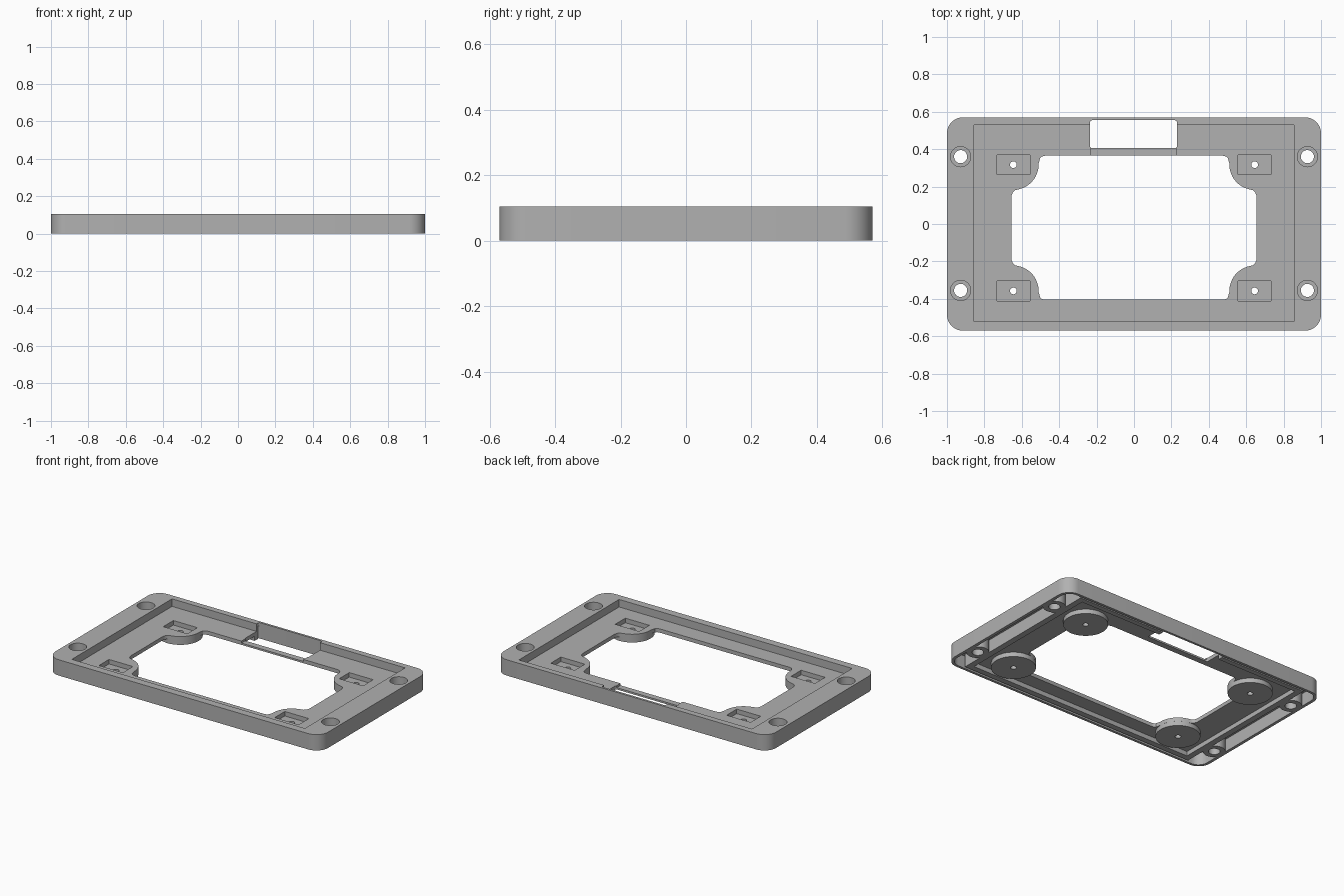
import bpy, bmesh, math

cube = bpy.data.objects.get("Cube")
if cube:
    bpy.data.objects.remove(cube, do_unlink=True)

grey = bpy.data.materials.new("plain_grey")
grey.use_nodes = True
grey.diffuse_color = (0.44, 0.44, 0.44, 1)
grey.node_tree.nodes["Principled BSDF"].inputs["Base Color"].default_value = (0.44, 0.44, 0.44, 1)


def prism(name, points, z0, z1):
    """Extrude a flat outline between two heights."""
    bm = bmesh.new()
    face = bm.faces.new([bm.verts.new((x, y, z0)) for x, y in points])
    ext = bmesh.ops.extrude_face_region(bm, geom=[face])
    for v in ext["geom"]:
        if isinstance(v, bmesh.types.BMVert):
            v.co.z = z1
    bmesh.ops.recalc_face_normals(bm, faces=bm.faces)
    mesh = bpy.data.meshes.new(name)
    bm.to_mesh(mesh)
    bm.free()
    mesh.materials.append(grey)
    obj = bpy.data.objects.new(name, mesh)
    bpy.context.collection.objects.link(obj)
    return obj


def arc(cx, cy, r, a0, a1, n):
    angles = [math.radians(a0 + (a1 - a0) * i / n) for i in range(n + 1)]
    return [(cx + r * math.cos(a), cy + r * math.sin(a)) for a in angles]


def circle(cx, cy, r, n=40):
    return arc(cx, cy, r, 0, 360, n)[:-1]


def rect(x0, x1, y0, y1, r=0.0):
    if not r:
        return [(x0, y0), (x1, y0), (x1, y1), (x0, y1)]
    corners = [(x1 - r, y1 - r), (x0 + r, y1 - r), (x0 + r, y0 + r), (x1 - r, y0 + r)]
    return [p for i, (x, y) in enumerate(corners) for p in arc(x, y, r, 90 * i, 90 * i + 90, 10)]


def combine(body, operation, points, z0, z1):
    """Cut or join a prism, then discard the helper."""
    tool = prism("helper", points, z0, z1)
    tool.hide_render = True
    mod = body.modifiers.new("bool", "BOOLEAN")
    mod.operation, mod.solver, mod.object = operation, "EXACT", tool
    bpy.context.view_layer.objects.active = body
    bpy.ops.object.modifier_apply(modifier=mod.name)
    bpy.data.objects.remove(tool, do_unlink=True)


def cut(points, z0, z1):
    combine(frame, "DIFFERENCE", points, z0, z1)


def join(points, z0, z1):
    combine(frame, "UNION", points, z0, z1)


HEIGHT, FLOOR, UNDER = 0.105, 0.055, 0.03
screws = [(sx * 0.927, y) for sx in (-1, 1) for y in (-0.355, 0.36)]
mounts = [(sx * 0.645, y) for sx in (-1, 1) for y in (-0.358, 0.317)]

# Outer shell, hollow below, with an inner wall ring and screw bosses
frame = prism("bezel_frame", rect(-1, 1, -0.57, 0.57, 0.085), 0, HEIGHT)
cut(rect(-0.98, 0.98, -0.553, 0.553, 0.065), -0.1, 0.085)
join(rect(-0.875, 0.875, -0.538, 0.543), 0, 0.095)
for x, y in screws:
    join(circle(x, y, 0.068), 0, 0.095)

# Recessed floor seen from above, and its hollow underside
cut(rect(-0.855, 0.855, -0.52, 0.53), FLOOR, 0.2)
cut(rect(-0.835, 0.835, -0.5, 0.51), -0.1, UNDER)

# Round mounting bosses under the floor
for x, y in mounts:
    join(circle(x, y, 0.135, 48), 0, 0.045)

# Central opening that curves around the mounting bosses
quarter = ([(0.655, 0.17), (0.648, 0.19), (0.637, 0.2)]
           + arc(0.645, 0.3375, 0.135, 258, 178, 14)
           + [(0.502, 0.372), (0.492, 0.381), (0.475, 0.385)])
outline = []
for sx, sy in ((1, 1), (-1, 1), (-1, -1), (1, -1)):
    part = [(sx * x, sy * y - 0.02) for x, y in quarter]
    outline += part if sx * sy > 0 else part[::-1]
cut(outline, -0.1, 0.2)

# Connector window at the back with a lowered lip
cut(rect(-0.235, 0.23, 0.405, 0.555, 0.012), -0.1, 0.2)
cut(rect(-0.23, 0.225, 0.34, 0.43), 0.042, 0.2)

# Rectangular seats with small holes
for x, y in mounts:
    cut(rect(x - 0.088, x + 0.088, y - 0.053, y + 0.053), 0.025, 0.2)
    cut(circle(x, y, 0.018, 24), -0.1, 0.2)

# Counterbored screw holes
for x, y in screws:
    cut(circle(x, y, 0.054), 0.045, 0.2)
    cut(circle(x, y, 0.035), -0.1, 0.2)

bpy.ops.object.select_all(action="DESELECT")
frame.select_set(True)
bpy.context.view_layer.objects.active = frame
bpy.ops.object.shade_smooth_by_angle(angle=math.radians(30))
